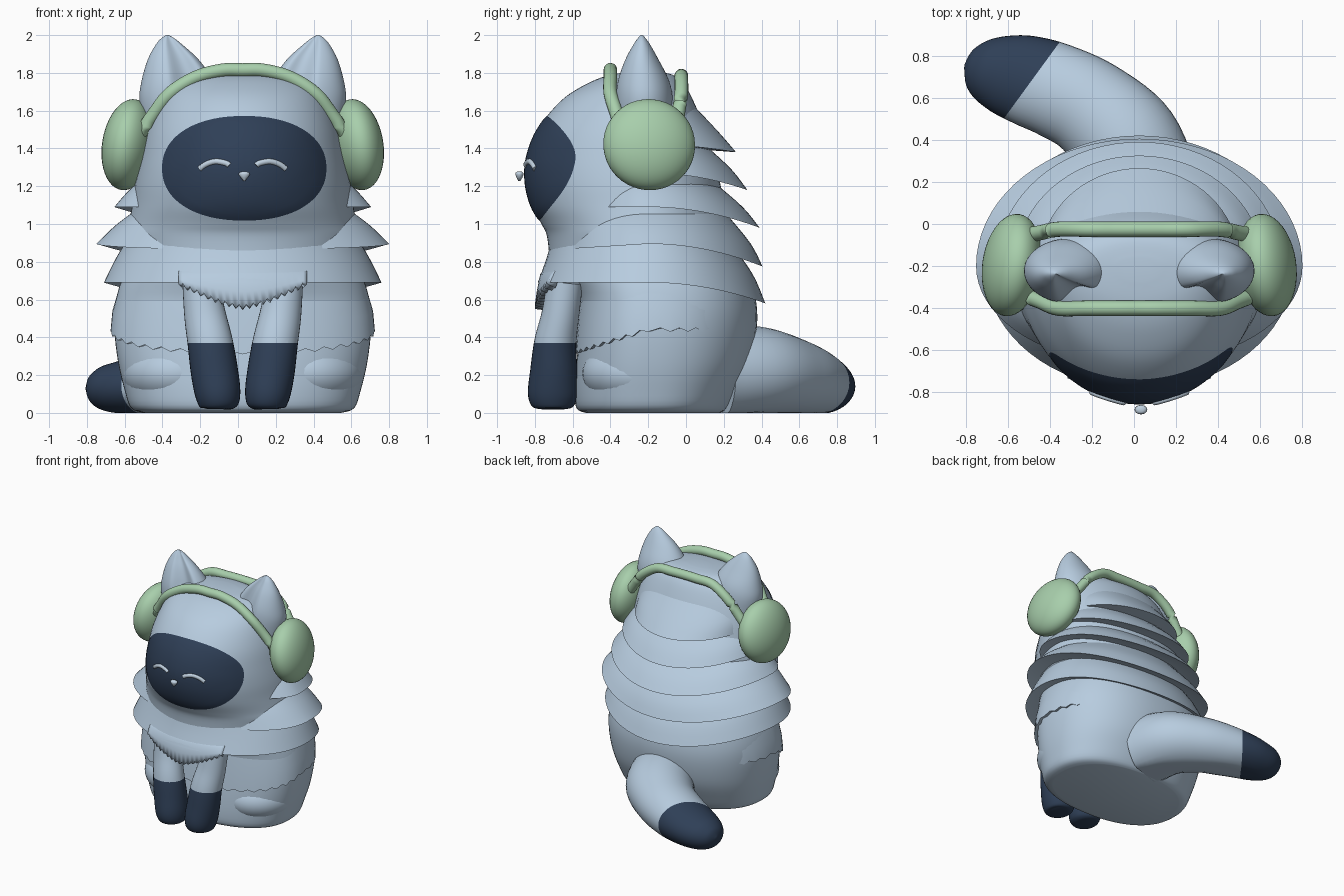
import bpy, bmesh, math
from mathutils import Vector
from mathutils.bvhtree import BVHTree

if "Cube" in bpy.data.objects:
    bpy.data.objects.remove(bpy.data.objects["Cube"])

CX = 0.025  # symmetry line of the figure
CY = -0.2   # depth of the widest point
SEG = 72


def material(name, rgb):
    m = bpy.data.materials.new(name)
    m.diffuse_color = (*rgb, 1)
    m.use_nodes = True
    m.node_tree.nodes["Principled BSDF"].inputs["Base Color"].default_value = m.diffuse_color
    return m


FUR = material("pale blue fur", (0.475, 0.605, 0.74))
DARK = material("dark navy", (0.028, 0.05, 0.095))
GREEN = material("soft green", (0.39, 0.62, 0.41))
LIGHT = material("light face marks", (0.54, 0.65, 0.76))


def make(name, verts, faces, mats, angle=40, fix=True):
    me = bpy.data.meshes.new(name)
    me.from_pydata([tuple(v) for v in verts], [], faces)
    if fix:
        bm = bmesh.new()
        bm.from_mesh(me)
        bmesh.ops.recalc_face_normals(bm, faces=bm.faces)
        bm.to_mesh(me)
        bm.free()
    ob = bpy.data.objects.new(name, me)
    bpy.context.collection.objects.link(ob)
    for m in mats:
        me.materials.append(m)
    bpy.ops.object.select_all(action='DESELECT')
    ob.select_set(True)
    bpy.context.view_layer.objects.active = ob
    bpy.ops.object.shade_smooth_by_angle(angle=math.radians(angle))
    return ob


def two_tone(ob, point, normal):
    """Cut the mesh along a plane and give the side the normal points to the second colour."""
    bm = bmesh.new()
    bm.from_mesh(ob.data)
    point, normal = Vector(point), Vector(normal)
    bmesh.ops.bisect_plane(bm, geom=bm.verts[:] + bm.edges[:] + bm.faces[:], plane_co=point, plane_no=normal)
    for f in bm.faces:
        f.material_index = int((f.calc_center_median() - point).dot(normal) > 0)
    bm.to_mesh(ob.data)
    bm.free()


def spline(rows, k):
    """Catmull-Rom interpolation through rows of numbers."""
    out = []
    for i in range(len(rows) - 1):
        p = [rows[max(0, min(len(rows) - 1, i + j))] for j in (-1, 0, 1, 2)]
        for s in range(k):
            t = s / k
            out.append([0.5 * (2 * b + (c - a) * t + (2 * a - 5 * b + 4 * c - d) * t * t
                        + (3 * b - a - 3 * c + d) * t ** 3) for a, b, c, d in zip(*p)])
    return out + [list(rows[-1])]


def ring(z, rx, yf, yb, drop=0, fdrop=0, n=2, zig=0, cx=CX, cy=CY):
    """Horizontal egg-shaped ring; it may dip at the back or front."""
    pts = []
    for i in range(SEG):
        a = 2 * math.pi * i / SEG
        c, s = [math.copysign(abs(t) ** (2 / n), t) for t in (math.cos(a), math.sin(a))]
        y = cy + s * (yb - cy if s > 0 else cy - yf)
        dz = drop * s * s if s > 0 else -fdrop * s
        pts.append(Vector((cx + rx * c, y, z - dz + zig * (i % 2))))
    return pts


def loft(name, rings, mats, angle=40):
    n = len(rings[0])
    faces = [[r * n + i, r * n + (i + 1) % n, (r + 1) * n + (i + 1) % n, (r + 1) * n + i]
             for r in range(len(rings) - 1) for i in range(n)]
    last = (len(rings) - 1) * n
    faces += [list(range(n))[::-1], list(range(last, last + n))]
    return make(name, [v for r in rings for v in r], faces, mats, angle)


def tube(name, path, mats, k=6, seg=28):
    """Tube along rows of x, y, z, side radius, upward radius."""
    rows = spline(path, k)
    rings = []
    for i, r in enumerate(rows):
        p = Vector(r[:3])
        t = (Vector(rows[min(i + 1, len(rows) - 1)][:3]) - Vector(rows[max(i - 1, 0)][:3])).normalized()
        ref = Vector((0, 0, 1)) if abs(t.z) < 0.8 else Vector((0, 1, 0))
        side = t.cross(ref).normalized()
        up = side.cross(t)
        pts = [p + side * r[3] * math.cos(2 * math.pi * j / seg)
               + up * r[4] * math.sin(2 * math.pi * j / seg) for j in range(seg)]
        rings.append([Vector((v.x, v.y, max(v.z, 0.0))) for v in pts])
    return loft(name, rings, mats, 60)


def ellipsoid(name, loc, rad, mat, rot=(0, 0, 0)):
    bpy.ops.mesh.primitive_uv_sphere_add(segments=40, ring_count=24, location=loc, rotation=rot)
    ob = bpy.context.object
    ob.name, ob.scale = name, rad
    ob.data.materials.append(mat)
    bpy.ops.object.shade_smooth()


# Body: squat egg with a flat base
body = [(0.0, .52, -.53, .18), (.025, .59, -.58, .215), (.12, .625, -.59, .27), (.27, .66, -.58, .34),
        (.45, .68, -.56, .375), (.6, .67, -.56, .37), (.75, .62, -.6, .33), (.92, .5, -.6, .2)]
loft("body", [ring(*r, n=2.3) for r in spline(body, 4)], [FUR], 50)

# Fur overhang above the haunches, with a ragged edge
fluff = [(.66, .655, -.55, .34, 0, 0), (.54, .69, -.575, .345, 0, .06),
         (.43, .70, -.59, .335, 0, .12), (.44, .62, -.5, .28, 0, .1)]
loft("belly_fur", [ring(*r, n=2.3, zig=.02 * (i == 2)) for i, r in enumerate(fluff)], [FUR])

# Head
head_rows = [(.78, .6, -.72, .26), (.93, .62, -.735, .25), (1.0, .605, -.765, .23), (1.1, .585, -.82, .2),
             (1.22, .57, -.848, .18), (1.35, .545, -.842, .14), (1.5, .51, -.785, .1), (1.65, .45, -.665, .04),
             (1.74, .38, -.53, -.01), (1.79, .27, -.40, -.07), (1.805, .1, -.27, -.16)]
head = loft("head", [ring(*r) for r in spline(head_rows, 5)], [FUR], 60)
tree = BVHTree.FromPolygons([v.co for v in head.data.vertices],
                            [p.vertices[:] for p in head.data.polygons])


def on_head(x, z, lift):
    hit = tree.ray_cast(Vector((x, -3, z)), Vector((0, 1, 0)))[0]
    return Vector((x, (hit.y if hit else -.5) - lift, z))


# Layered mane: each tier is upper ring, middle, rim, underside
tiers = [
    [(1.0, .56, -.69, .22, .08), (.83, .665, -.735, .35, .09), (.69, .735, -.785, .42, .11), (.725, .6, -.6, .3, .09)],
    [(1.12, .5, -.6, .2, .05), (1.0, .665, -.63, .34, .1), (.895, .775, -.67, .405, .12, .03), (.92, .6, -.55, .28, .09)],
    [(1.3, .45, -.5, .15, .08), (1.19, .59, -.53, .3, .1), (1.09, .68, -.56, .39, .11), (1.11, .55, -.5, .25, .07)],
    [(1.5, .4, -.4, .1, .08), (1.37, .53, -.45, .24, .08), (1.27, .59, -.5, .325, .09), (1.28, .45, -.4, .2, .06)],
    [(1.7, .36, -.35, .0, .03), (1.53, .46, -.4, .17, .04), (1.42, .48, -.4, .265, .04), (1.42, .38, -.3, .13, .03)],
]
for i, t in enumerate(tiers):
    outer = spline([(r + (0,))[:6] for r in t[:3]], 4)
    loft(f"mane_tier_{i + 1}", [ring(*r) for r in outer + [t[3]]], [FUR])

# Ragged bib over the tops of the legs, its top tucked into the chest
cols, verts, faces = 37, [], []
for i in range(cols):
    u = 2 * i / (cols - 1) - 1
    x = .34 * u
    low = .55 + .13 * abs(u) ** 1.4
    for z, rf in ((.8, .5), (.735, .572), ((low + .735) / 2, .59), (low + .022 * (i % 2), .60)):
        verts.append((CX + x, CY - rf * math.sqrt(1 - (x / .74) ** 2), z))
for i in range(cols - 1):
    for j in range(3):
        a = i * 4 + j
        faces.append((a, a + 1, a + 5, a + 4))
bib = make("chest_bib", verts, faces, [FUR], 60, fix=False)
sol = bib.modifiers.new("thickness", 'SOLIDIFY')
sol.thickness, sol.offset = .05, -1

# Dark face patch laid on the head
N, R = 96, 14
verts, faces = [on_head(.033, 1.295, .007)], []
for r in range(1, R + 1):
    for i in range(N):
        a = 2 * math.pi * i / N
        c, s = [math.copysign(abs(t) ** (2 / 2.2), t) for t in (math.cos(a), math.sin(a))]
        verts.append(on_head(.033 + .435 * c * r / R, 1.295 + .277 * s * r / R, .007 if r < R else .003))
for i in range(N):
    j = (i + 1) % N
    faces.append((0, 1 + i, 1 + j))
    for r in range(R - 1):
        b = 1 + r * N
        faces.append((b + i, b + N + i, b + N + j, b + j))
make("face_patch", verts, faces, [DARK], 60, fix=False)

for side, label in ((-1, "left"), (1, "right")):
    X = lambda d: CX + side * d
    # Closed smiling eye
    eye = [(.072, 1.31), (.09, 1.322), (.145, 1.331), (.195, 1.316), (.228, 1.292)]
    tube(f"{label}_eye", [(*on_head(X(d), z, .006), .013, .015) for d, z in eye], [LIGHT], 4, 12)

    # Ear: cone of egg rings, hollowed on its front
    ear_rows = [(1.52, .20, -.37, -.07, .325), (1.66, .21, -.375, -.07, .337), (1.76, .19, -.365, -.09, .345),
                (1.87, .135, -.325, -.145, .368), (1.95, .07, -.28, -.19, .39), (1.985, .032, -.255, -.215, .397),
                (2.0, .006, -.24, -.23, .398)]
    rings = []
    for z, w, yf, yb, d in spline(ear_rows, 4):
        pts = ring(z, w, yf, yb, cx=X(d), cy=(yf + yb) / 2)
        for p in pts:
            if p.y < (yf + yb) / 2:
                u = (p.x - X(d) + side * .3 * w) / (.6 * w)
                p.y += max(0, 1 - u * u) ** 2 * .22 * (yb - yf) * min(1, max(0, (z - 1.6) / .15))
        rings.append(pts)
    loft(f"{label}_ear", rings, [FUR], 60)

    # Ear cup
    ellipsoid(f"{label}_ear_cup", (X(.605), -.195, 1.42), (.137, .245, .243), GREEN,
              (0, side * math.radians(-9), side * math.radians(8)))

    # Front leg with dark foot
    leg = [(X(.13), -.705, .02, .06, .07), (X(.13), -.705, .035, .1, .11), (X(.132), -.705, .1, .12, .132),
           (X(.15), -.70, .22, .125, .125), (X(.172), -.692, .37, .12, .112), (X(.2), -.665, .52, .11, .1),
           (X(.225), -.64, .7, .095, .095)]
    two_tone(tube(f"{label}_front_leg", leg, [FUR, DARK], 5, 32), (0, -.7, .37), (0, 0, -1))

    # Haunch, barely swelling out of the body
    ellipsoid(f"{label}_haunch", (X(.34), -.235, .21), (.3, .315, .2), FUR)

# Headphone bands, front and back
for label, y, top, yc in (("front", -.40, 1.815, -.33), ("back", -.025, 1.785, -.06)):
    half = [(.57, yc, 1.44), (.475, (y + yc) / 2, 1.575), (.385, y, 1.69), (.25, y, 1.775), (.11, y, top - .002)]
    path = [(CX - d, yy, z, .036, .036) for d, yy, z in half] + [(CX, y, top, .036, .036)]
    path += [(CX + d, yy, z, .036, .036) for d, yy, z in half[::-1]]
    tube(f"{label}_headband", path, [GREEN], 6, 20)

# Small pointed nose
tip = on_head(.033, 1.26, .012)
nose = [(1.228, .005, .006), (1.245, .018, .015), (1.262, .03, .022), (1.272, .028, .02), (1.278, .012, .01)]
loft("nose", [ring(z, w, tip.y - .02 - d, tip.y - .02 + d, cx=.033, cy=tip.y - .02) for z, w, d in nose],
     [LIGHT], 60)

# Tail sweeping back and to the side, dark at the end
tail = [(.04, .18, .22, .27, .26), (-.04, .39, .22, .26, .235), (-.2, .545, .195, .235, .205),
        (-.36, .63, .17, .225, .185), (-.5, .68, .15, .215, .16), (-.62, .71, .135, .19, .14),
        (-.72, .733, .13, .145, .115), (-.78, .747, .13, .085, .07), (-.805, .752, .13, .01, .01)]
two_tone(tube("tail", tail, [FUR, DARK], 6, 40), (-.48, .69, .15), (-.37, .27, 0))
